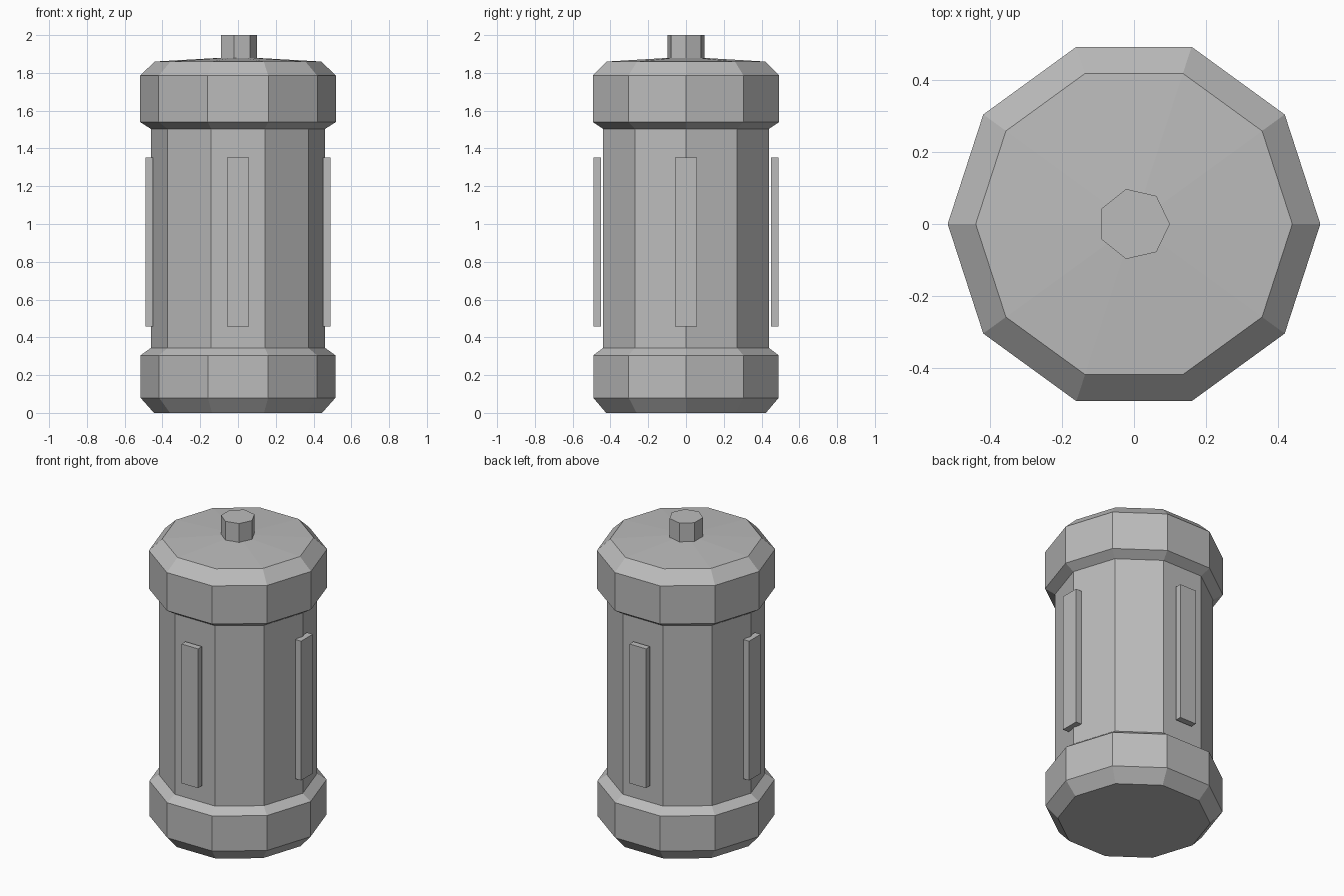
import bpy, bmesh, math

if "Cube" in bpy.data.objects:
    bpy.data.objects.remove(bpy.data.objects["Cube"])

grey = bpy.data.materials.new("plain grey")
grey.diffuse_color = (0.5, 0.5, 0.5, 1)
grey.use_nodes = True
grey.node_tree.nodes["Principled BSDF"].inputs["Base Color"].default_value = grey.diffuse_color


def finish(name, bm):
    bmesh.ops.recalc_face_normals(bm, faces=bm.faces)
    mesh = bpy.data.meshes.new(name)
    bm.to_mesh(mesh)
    bm.free()
    mesh.materials.append(grey)
    obj = bpy.data.objects.new(name, mesh)
    bpy.context.collection.objects.link(obj)
    return obj


def turned(name, sides, profile, peak=None):
    """Closed flat-sided solid from (radius, z) rings; peak raises a shallow cone on top."""
    bm = bmesh.new()
    rings = [[bm.verts.new((r * math.cos(math.tau * i / sides),
                            r * math.sin(math.tau * i / sides), z))
              for i in range(sides)] for r, z in profile]
    for low, high in zip(rings, rings[1:]):
        for i in range(sides):
            j = (i + 1) % sides
            bm.faces.new((low[i], low[j], high[j], high[i]))
    bm.faces.new(rings[0])
    if peak is None:
        bm.faces.new(rings[-1])
    else:
        tip = bm.verts.new((0, 0, peak))
        for i in range(sides):
            bm.faces.new((rings[-1][i], rings[-1][(i + 1) % sides], tip))
    return finish(name, bm)


# Ten-sided body with chamfered base and lid
turned("base", 10, [(0.445, 0), (0.516, 0.08), (0.516, 0.305), (0.46, 0.345)])
turned("body", 10, [(0.461, 0.33), (0.461, 1.52)])
turned("lid", 10, [(0.46, 1.503), (0.519, 1.54), (0.519, 1.785), (0.441, 1.86)], peak=1.885)

# Seven-sided knob
turned("knob", 7, [(0.1, 1.87), (0.1, 2.0)])

# Four upright strips around the body
for k, side in enumerate(("right", "back", "left", "front")):
    bm = bmesh.new()
    bmesh.ops.create_cube(bm, size=1)
    for v in bm.verts:
        v.co = (0.47 + v.co.x * 0.04, v.co.y * 0.118, 0.904 + v.co.z * 0.895)
    strip = finish(side + "_strip", bm)
    strip.rotation_euler.z = k * math.pi / 2
